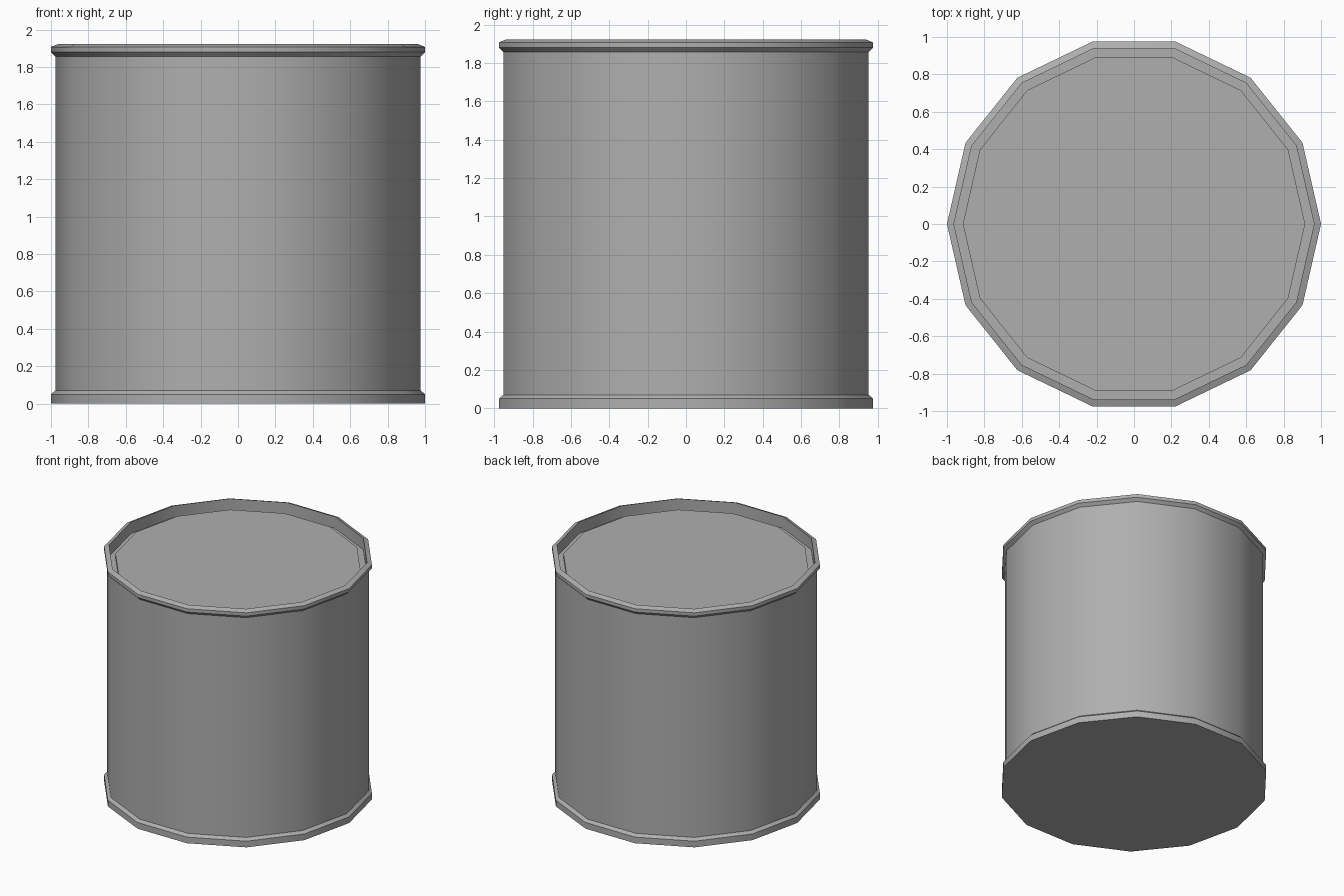
import bpy, bmesh
from math import cos, sin, pi, radians

if "Cube" in bpy.data.objects:
    bpy.data.objects.remove(bpy.data.objects["Cube"])

SIDES = 14


def lathe(name, profile):
    """Revolve (radius, z) points around z and cap both ends."""
    bm = bmesh.new()
    rings = [[bm.verts.new((r * cos(2 * pi * i / SIDES), r * sin(2 * pi * i / SIDES), z))
              for i in range(SIDES)] for r, z in profile]
    bm.faces.new(rings[0][::-1])
    bm.faces.new(rings[-1])
    for a, b in zip(rings, rings[1:]):
        for i in range(SIDES):
            j = (i + 1) % SIDES
            bm.faces.new((a[i], a[j], b[j], b[i]))
    bmesh.ops.recalc_face_normals(bm, faces=bm.faces)
    mesh = bpy.data.meshes.new(name)
    bm.to_mesh(mesh)
    bm.free()
    obj = bpy.data.objects.new(name, mesh)
    bpy.context.collection.objects.link(obj)
    return obj


# One continuous shell: base band, wall, top rim, recessed groove and lid
drum = lathe("drum", [
    (1.0, 0.0), (1.0, 0.05), (0.977, 0.07),        # base band
    (0.977, 1.857), (1.0, 1.88), (1.0, 1.907),     # wall and rim
    (0.963, 1.922), (0.963, 1.828),                # rim chamfer, inner wall
    (0.915, 1.828), (0.915, 1.855)])               # groove and raised lid

# Smooth around the wall, sharp at the bands
bpy.context.view_layer.objects.active = drum
drum.select_set(True)
bpy.ops.object.shade_smooth_by_angle(angle=radians(30))

# Dark grey metal
metal = bpy.data.materials.new("dark_grey_metal")
metal.diffuse_color = (0.43, 0.43, 0.43, 1)
metal.use_nodes = True
metal.node_tree.nodes["Principled BSDF"].inputs["Base Color"].default_value = metal.diffuse_color
drum.data.materials.append(metal)
